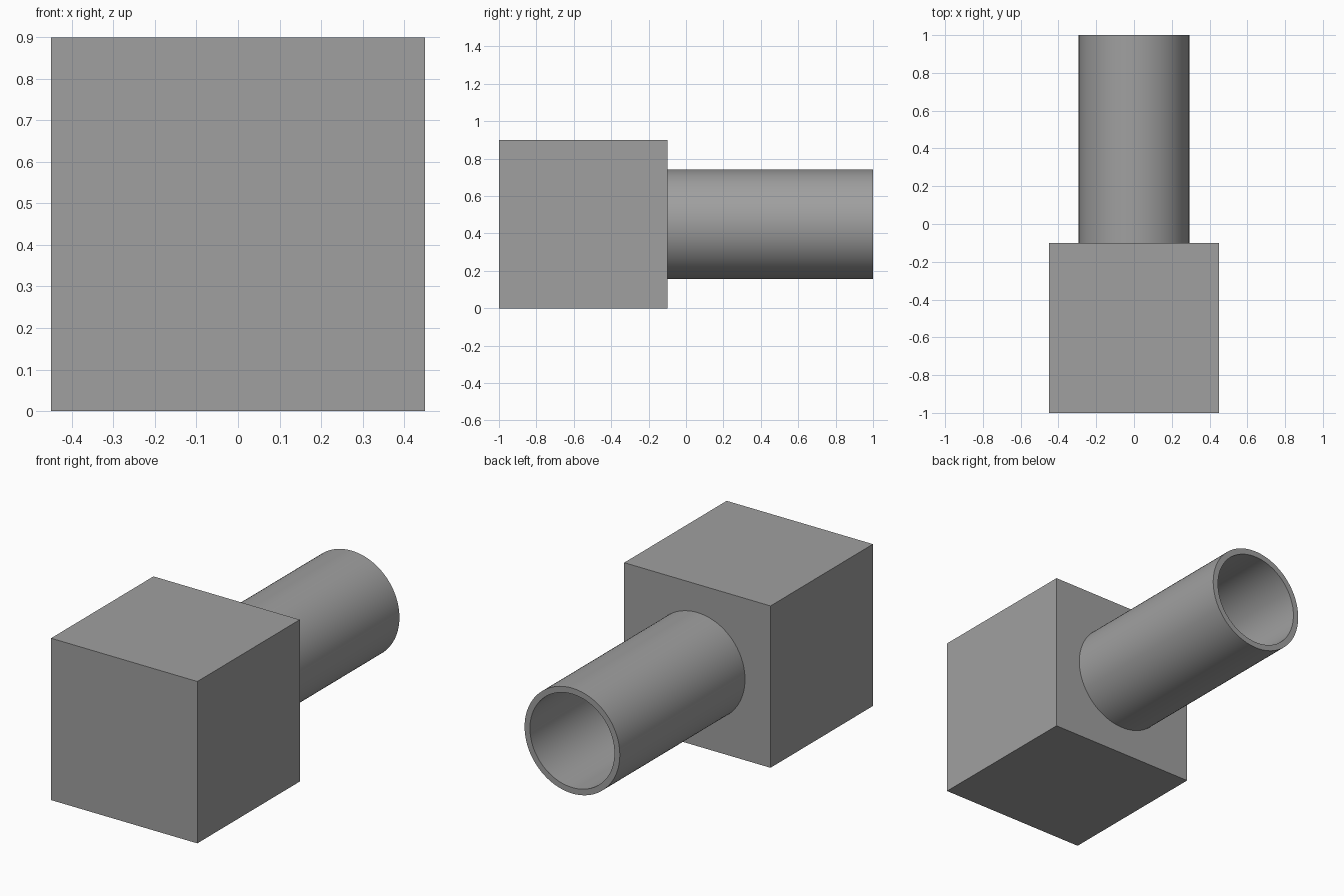
import bpy, bmesh, math
from mathutils import Matrix, Vector

cube = bpy.data.objects.get("Cube")
if cube:
    bpy.data.objects.remove(cube, do_unlink=True)

BLOCK = 0.9
MID = BLOCK / 2
BACK = -1 + BLOCK
OUTER, INNER = 0.293, 0.26

grey = bpy.data.materials.new("plain grey")
grey.use_nodes = True
colour = (0.35, 0.35, 0.35, 1)
grey.diffuse_color = colour
grey.node_tree.nodes["Principled BSDF"].inputs["Base Color"].default_value = colour


def add_part(name, bm):
    bmesh.ops.recalc_face_normals(bm, faces=bm.faces)
    mesh = bpy.data.meshes.new(name)
    bm.to_mesh(mesh)
    bm.free()
    mesh.materials.append(grey)
    part = bpy.data.objects.new(name, mesh)
    bpy.context.collection.objects.link(part)
    return part


# Solid block at the front
bm = bmesh.new()
bmesh.ops.create_cube(bm, size=BLOCK, matrix=Matrix.Translation((0, -1 + MID, MID)))
add_part("block", bm)

# Hollow pipe: wall section spun around the y axis, bore ending at the block
bm = bmesh.new()
section = [(OUTER, BACK), (OUTER, 1), (INNER, 1), (INNER, BACK)]
verts = [bm.verts.new((r, y, MID)) for r, y in section]
edges = [bm.edges.new(pair) for pair in zip(verts, verts[1:])]
bmesh.ops.spin(bm, geom=verts + edges, cent=(0, 0, MID), axis=Vector((0, 1, 0)),
               angle=math.tau, steps=96, use_merge=True)
bmesh.ops.remove_doubles(bm, verts=bm.verts, dist=0.0001)
pipe = add_part("pipe", bm)

# Face the pipe walls outward and smooth them, keeping the rims sharp
bpy.ops.object.select_all(action="DESELECT")
pipe.select_set(True)
bpy.context.view_layer.objects.active = pipe
bpy.ops.object.shade_smooth_by_angle(angle=math.radians(30))
